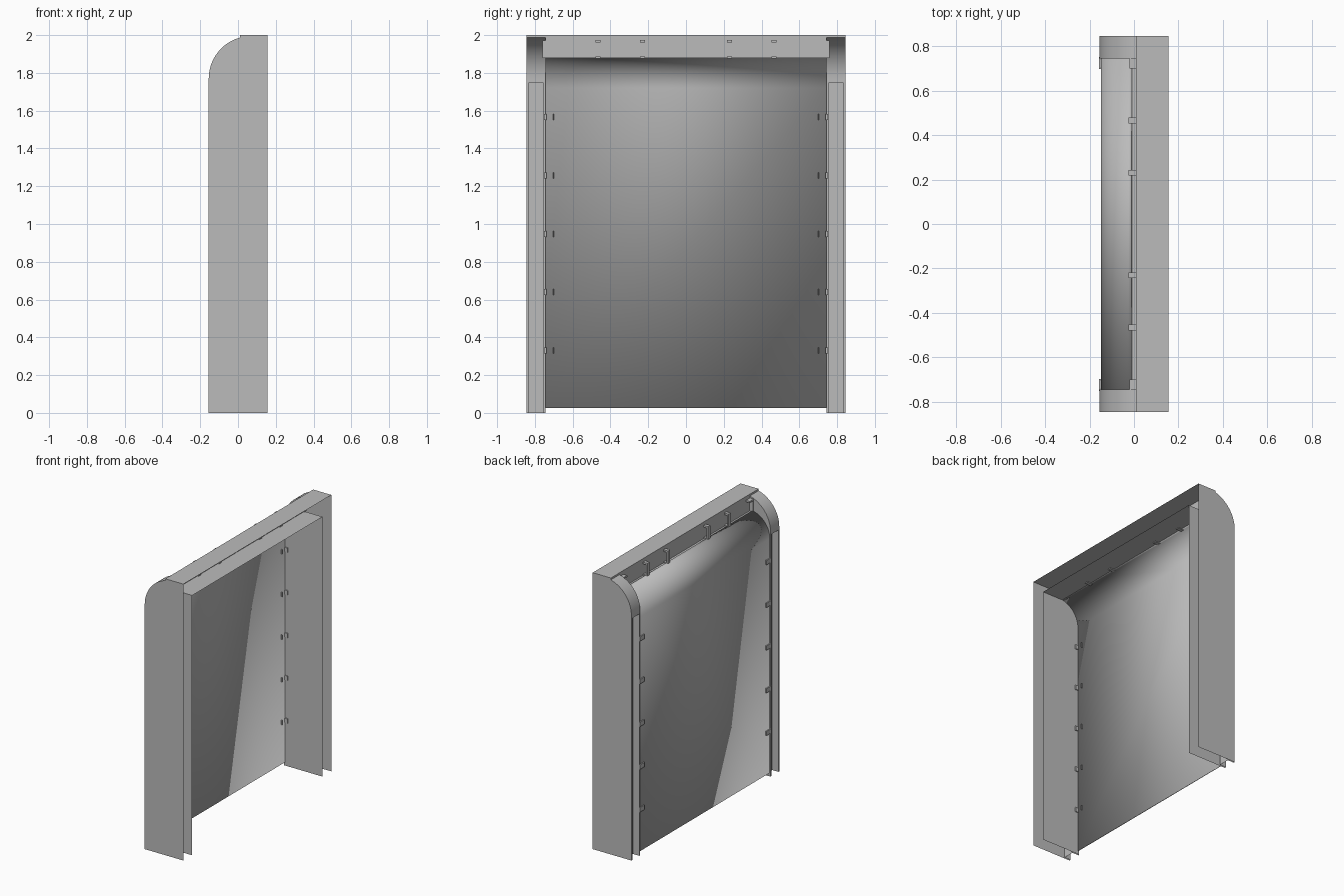
import bpy
import math

cube = bpy.data.objects.get("Cube")
if cube:
    bpy.data.objects.remove(cube)

grey = bpy.data.materials.new("light_grey")
grey.use_nodes = True
COLOUR = (0.5, 0.5, 0.5, 1)
grey.diffuse_color = COLOUR
grey.node_tree.nodes["Principled BSDF"].inputs["Base Color"].default_value = COLOUR

BACK, OPEN, STEP = -0.155, 0.155, 0.01   # depth limits of the frame
OUT, INN = 0.845, 0.745                  # outer and inner side walls
TOP, LINTEL = 2.0, 1.88


def make(name, polys, smooth=False, thick=0):
    """Build one sheet object from a list of polygons."""
    index, faces = {}, []
    for poly in polys:
        keys = [tuple(round(c, 5) for c in p) for p in poly]
        faces.append([index.setdefault(k, len(index)) for k in keys])
    mesh = bpy.data.meshes.new(name)
    mesh.from_pydata(list(index), [], faces)
    mesh.materials.append(grey)
    obj = bpy.data.objects.new(name, mesh)
    bpy.context.collection.objects.link(obj)
    if thick:
        mod = obj.modifiers.new("thickness", "SOLIDIFY")
        mod.thickness = thick
        mod.offset = 0
    if smooth:
        bpy.ops.object.select_all(action="DESELECT")
        obj.select_set(True)
        bpy.context.view_layer.objects.active = obj
        bpy.ops.object.shade_smooth_by_angle(angle=math.radians(30))
    return obj


def sweep(path, y0, y1):
    """Quads from an x-z path stretched between two y positions."""
    return [[(a[0], y0, a[1]), (a[0], y1, a[1]), (b[0], y1, b[1]), (b[0], y0, b[1])]
            for a, b in zip(path, path[1:])]


def upright(section, z0, z1):
    """Quads from an x-y section stretched between two heights."""
    return [[(a[0], a[1], z0), (b[0], b[1], z0), (b[0], b[1], z1), (a[0], a[1], z1)]
            for a, b in zip(section, section[1:])]


def arc(cx, cz, r, x_end, steps=16):
    """Arc from straight back (-x) up to the point where x = x_end."""
    end = math.acos((cx - x_end) / r)
    return [(cx - r * math.cos(end * i / steps), cz + r * math.sin(end * i / steps))
            for i in range(steps + 1)]


def box(name, x0, x1, y0, y1, z0, z1):
    bpy.ops.mesh.primitive_cube_add(
        size=1, location=((x0 + x1) / 2, (y0 + y1) / 2, (z0 + z1) / 2))
    obj = bpy.context.object
    obj.name = name
    obj.scale = (x1 - x0, abs(y1 - y0), z1 - z0)
    obj.data.materials.append(grey)


hood = arc(0.07, 1.77, 0.225, STEP)
slot_top, slot_depth, lip = 1.75, 0.05, 0.01

for side, s in (("left", 1), ("right", -1)):
    # Outer side wall with the rounded shoulder
    outline = [(OPEN, 0), (BACK, 0)] + hood + [(STEP, TOP), (OPEN, TOP)]
    make(side + "_outer_wall", [[(x, s * OUT, z) for x, z in outline]])

    # Inner side wall, stopping at the lintel
    outline = [(OPEN, 0), (BACK, 0)] + hood + [(STEP, LINTEL), (OPEN, LINTEL)]
    make(side + "_inner_wall", [[(x, s * INN, z) for x, z in outline]])

    # Rounded cover joining both walls
    make(side + "_jamb_cover",
         sweep([(BACK, slot_top)] + hood + [(STEP, TOP)], s * INN, s * OUT), True)

    # Jamb back with its long recessed channel
    deep = BACK + slot_depth
    a, b = s * (INN + lip), s * (OUT - lip)
    section = [(BACK, s * INN), (BACK, a), (deep, a), (deep, b), (BACK, b), (BACK, s * OUT)]
    cap = [(BACK, a, slot_top), (deep, a, slot_top), (deep, b, slot_top), (BACK, b, slot_top)]
    make(side + "_jamb_channel", upright(section, 0, slot_top) + [cap])

    # Staple clips holding the panel edge
    for i in range(5):
        z = 0.33 + i * 0.309
        h = 0.016
        box(f"{side}_clip_{i}_strap", -0.157, -0.150, s * 0.698, s * 0.752, z - h, z + h)
        box(f"{side}_clip_{i}_leg", -0.157, -0.135, s * 0.698, s * 0.703, z - h, z + h)
        box(f"{side}_clip_{i}_foot", -0.157, -0.120, s * 0.738, s * 0.752, z - h, z + h)

    # Clips along the header
    for i, y in enumerate((0.23, 0.465)):
        y0, y1 = s * (y - 0.013), s * (y + 0.013)
        box(f"{side}_header_clip_{i}_strap", -0.025, -0.014, y0, y1, 1.875, 1.975)
        for end, z in (("top", 1.962), ("bottom", 1.875)):
            box(f"{side}_header_clip_{i}_{end}", -0.025, 0.02, y0, y1, z, z + 0.013)

    # Corner bracket
    box(side + "_corner_bracket", -0.02, 0.016, s * 0.74, s * 0.76, LINTEL, 1.97)
    box(side + "_corner_tab", -0.02, 0.016, s * 0.70, s * 0.76, 1.96, 1.972)

# Header: top, rear plate and lintel
make("header_top", sweep([(STEP, TOP), (OPEN, TOP)], -OUT, OUT))
make("header_plate", sweep([(STEP, LINTEL), (STEP, TOP)], -INN, INN))
make("lintel", sweep([(-0.01, LINTEL), (OPEN, LINTEL)], -INN, INN))

# Large panel curving over at its top
panel_path = [(-0.146, 0.025)] + arc(0.02, 1.72, 0.166, -0.01)
make("panel", sweep(panel_path, -INN, INN), True, 0.005)
